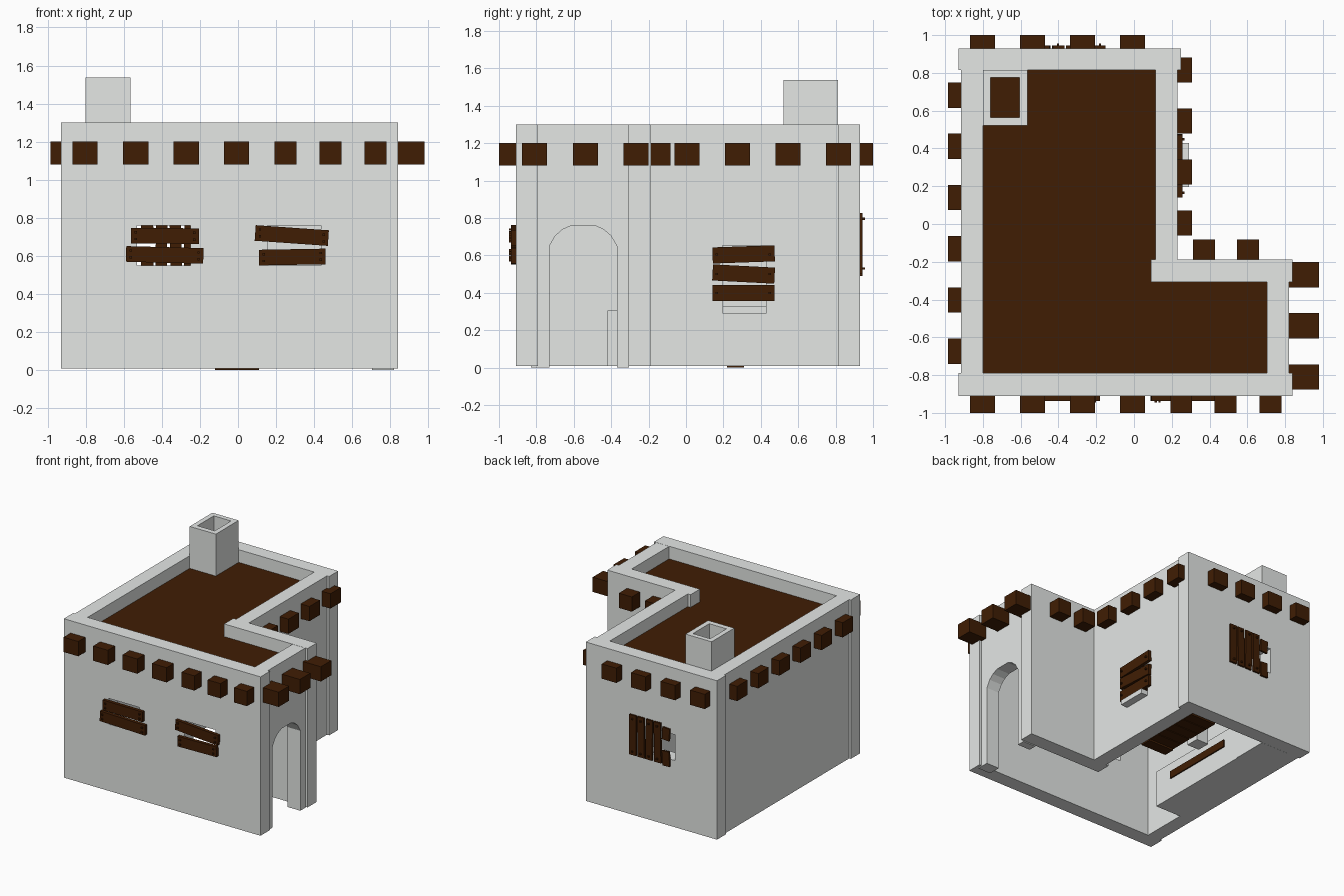
import bpy, bmesh, math
from mathutils import Matrix, Vector

if "Cube" in bpy.data.objects:
    bpy.data.objects.remove(bpy.data.objects["Cube"])


def material(name, rgb):
    m = bpy.data.materials.new(name)
    m.diffuse_color = (*rgb, 1)
    m.use_nodes = True
    m.node_tree.nodes["Principled BSDF"].inputs["Base Color"].default_value = m.diffuse_color
    return m


PLASTER = material("grey plaster", (0.78, 0.80, 0.785))
WOOD = material("dark wood", (0.051, 0.0125, 0.0012))


def add(name, bm, mat):
    bmesh.ops.recalc_face_normals(bm, faces=bm.faces)
    me = bpy.data.meshes.new(name)
    bm.to_mesh(me)
    bm.free()
    ob = bpy.data.objects.new(name, me)
    bpy.context.scene.collection.objects.link(ob)
    me.materials.append(mat)
    return ob


def box(name, x, y, z, mat=PLASTER, tilt=0, axis='Y'):
    """Box from (min, max) ranges, optionally tilted about its centre."""
    bm = bmesh.new()
    size = [b - a for a, b in (x, y, z)]
    mid = Vector([(a + b) / 2 for a, b in (x, y, z)])
    mtx = Matrix.Translation(mid) @ Matrix.Rotation(math.radians(tilt), 4, axis) @ Matrix.Diagonal((*size, 1))
    bmesh.ops.create_cube(bm, size=1, matrix=mtx)
    return add(name, bm, mat)


def cut(ob, cutter):
    """Subtract the cutter, bake the result and remove the cutter."""
    mod = ob.modifiers.new("opening", 'BOOLEAN')
    mod.operation = 'DIFFERENCE'
    mod.solver = 'EXACT'
    mod.object = cutter
    cutter.hide_render = True
    dg = bpy.context.evaluated_depsgraph_get()
    me = bpy.data.meshes.new_from_object(ob.evaluated_get(dg))
    ob.modifiers.clear()
    ob.data = me
    me.materials.clear()
    me.materials.append(PLASTER)
    bpy.data.objects.remove(cutter)


# Walls of the L-shaped house
H = (0.008, 1.30)
front = box("front_wall", (-0.93, 0.84), (-0.91, -0.79), H)
back = box("back_wall", (-0.93, 0.25), (0.815, 0.93), H)
box("left_wall", (-0.915, -0.80), (-0.79, 0.82), H)
side = box("right_wall", (0.115, 0.23), (-0.19, 0.82), H)
box("inner_wall", (0.09, 0.84), (-0.307, -0.188), H)
entry = box("doorway_wall", (0.705, 0.82), (-0.83, -0.305), (0.0, 1.299))

# Window openings
for x0, x1 in ((-0.53, -0.25), (0.155, 0.435)):
    cut(front, box("cutter", (x0, x1), (-1.1, -0.6), (0.55, 0.76)))
cut(back, box("cutter", (-0.55, -0.22), (0.6, 1.1), (0.55, 0.76)))
cut(side, box("cutter", (0, 0.4), (0.195, 0.43), (0.33, 0.652)))
box("window_sill", (0.115, 0.29), (0.195, 0.43), (0.29, 0.33))

# Arched doorway, open at the bottom
half = [(0.18, -0.1), (0.18, 0.65), (0.148, 0.705), (0.11, 0.738), (0.06, 0.76)]
outline = half + [(-y, z) for y, z in reversed(half)]
bm = bmesh.new()
face = bm.faces.new([bm.verts.new((0.6, -0.55 + y, z)) for y, z in outline])
ext = bmesh.ops.extrude_face_region(bm, geom=[face])
bmesh.ops.translate(bm, vec=(0.3, 0, 0), verts=[v for v in ext["geom"] if isinstance(v, bmesh.types.BMVert)])
cut(entry, add("cutter", bm, PLASTER))

# Sunken roof deck in two parts
R = (1.08, 1.197)
box("roof_main", (-0.81, 0.125), (-0.80, 0.83), R, WOOD)
box("roof_wing", (0.125, 0.715), (-0.80, -0.30), R, WOOD)

# Hollow chimney running down to the hearth bench
chimney = box("chimney", (-0.80, -0.565), (0.522, 0.814), (0.008, 1.538))
cut(chimney, box("cutter", (-0.76, -0.605), (0.565, 0.775), (1.11, 1.7)))
box("wall_bench", (-0.80, -0.57), (-0.42, 0.525), (0.008, 0.305))
box("bench_plank", (-0.572, -0.56), (-0.25, 0.37), (0.17, 0.23), WOOD)

# Low bed of planks along the right wall, and a stool beside it
for i in range(6):
    y = 0.22 + 0.097 * i
    box("bed_plank", (-0.12, 0.11), (y, y + 0.09), (0.0 if i == 0 else 0.009, 0.06), WOOD)
box("stool", (-0.27, -0.16), (0.43, 0.54), (0.008, 0.20))

# Roof beam ends sticking out of the walls
Z = (1.08, 1.20)
for i, x in enumerate((-0.803, -0.537, -0.272, -0.008)):
    box("front_beam", (x - 0.066, x + 0.066), (-1.0, -0.85), Z, WOOD)
    box("back_beam", (x - 0.066, x + 0.066), (0.87, 1.0), Z, WOOD)
    y = 0.815 - 0.27 * i
    box("right_beam", (0.17, 0.308), (y - 0.067, y + 0.067), Z, WOOD)
for x in (0.25, 0.485, 0.722):
    box("front_beam", (x - 0.058, x + 0.058), (-1.0, -0.85), Z, WOOD)
for x in (0.37, 0.604):
    box("inner_beam", (x - 0.058, x + 0.058), (-0.25, -0.083), Z, WOOD)
for i in range(6):
    y = 0.682 - 0.271 * i
    box("left_beam", (-0.985, -0.86), (y - 0.067, y + 0.067), Z, WOOD)
for y in (-0.268, -0.538, -0.81):
    box("doorway_beam", (0.76, 0.98), (y - 0.067, y + 0.067), Z, WOOD)

# Boards nailed across the front windows
for x0, x1, z, tilt in ((-0.562, -0.205, 0.705, 0.5), (-0.588, -0.182, 0.605, 1.5),
                        (0.09, 0.475, 0.707, 4), (0.11, 0.46, 0.594, -1)):
    box("front_board", (x0, x1), (-0.936, -0.908), (z - 0.041, z + 0.041), WOOD, tilt)
    slope = math.tan(math.radians(tilt)) * (x1 - x0) / 2
    for x, dz in ((x0 + 0.025, slope), (x1 - 0.025, -slope)):
        for s in (-0.018, 0.018):
            box("nail", (x - 0.006, x + 0.006), (-0.946, -0.93), (z + dz + s - 0.006, z + dz + s + 0.006), WOOD)

# Boards on the right window
for z, tilt in ((0.398, 0), (0.5, -3), (0.605, 2)):
    box("right_board", (0.228, 0.256), (0.142, 0.474), (z - 0.043, z + 0.043), WOOD, tilt, 'X')
    for y in (0.165, 0.448):
        box("nail", (0.25, 0.268), (y - 0.006, y + 0.006), (z - 0.006, z + 0.006), WOOD)

# Upright boards on the back window, the last one broken in two
for x, tilt in ((-0.18, 0), (-0.253, 1), (-0.327, -1), (-0.402, 1)):
    box("back_board", (x - 0.030, x + 0.030), (0.928, 0.944), (0.50, 0.825), WOOD, tilt)
    for z in (0.53, 0.795):
        box("nail", (x - 0.006, x + 0.006), (0.94, 0.956), (z - 0.006, z + 0.006), WOOD)
for z0, z1, tilt in ((0.49, 0.61, 3), (0.70, 0.80, -3)):
    box("broken_board", (-0.51, -0.445), (0.928, 0.944), (z0, z1), WOOD, tilt)
